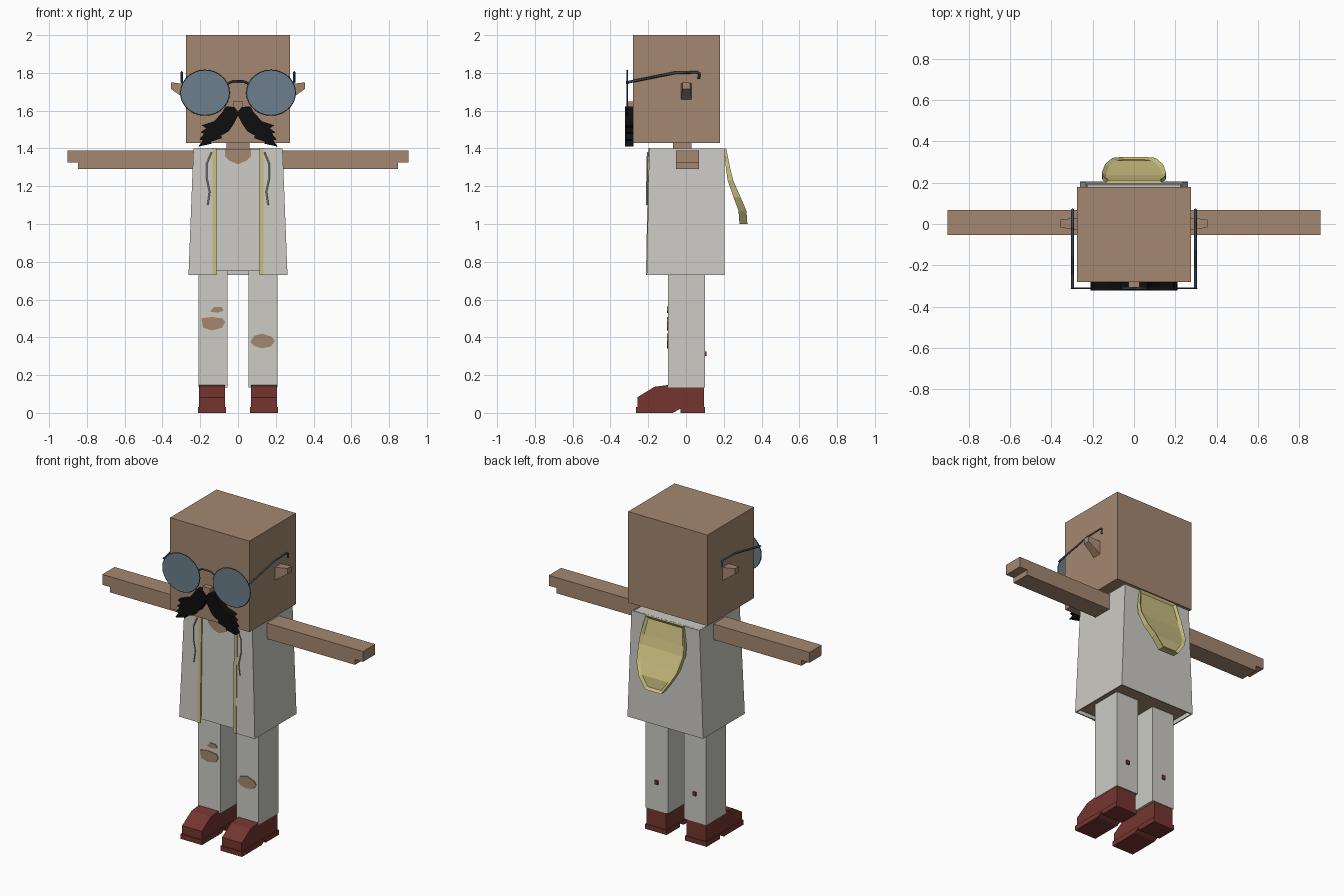
import bpy, bmesh, math

if "Cube" in bpy.data.objects:
    bpy.data.objects.remove(bpy.data.objects["Cube"], do_unlink=True)


def material(name, rgb):
    col = [((c / 255 + 0.055) / 1.055) ** 2.4 for c in rgb] + [1]
    m = bpy.data.materials.new(name)
    m.use_nodes = True
    m.diffuse_color = col
    m.node_tree.nodes["Principled BSDF"].inputs["Base Color"].default_value = col
    return m


skin = material("skin", (164, 135, 112))
cloth = material("off_white_cloth", (204, 203, 197))
lining = material("khaki_lining", (202, 191, 128))
leather = material("dark_red_leather", (116, 53, 47))
glass = material("blue_grey_glass", (108, 127, 140))
metal = material("dark_metal", (56, 72, 82))
hair = material("black_hair", (14, 14, 14))


def finish(bm, name, *mats):
    bmesh.ops.recalc_face_normals(bm, faces=bm.faces)
    me = bpy.data.meshes.new(name)
    bm.to_mesh(me)
    bm.free()
    ob = bpy.data.objects.new(name, me)
    bpy.context.collection.objects.link(ob)
    for m in mats:
        me.materials.append(m)
    return ob


def loft(name, rings, mats, caps=True):
    """Skin a list of equal-length closed rings of 3D points."""
    bm = bmesh.new()
    vs = [[bm.verts.new(p) for p in r] for r in rings]
    n = len(vs[0])
    for a, b in zip(vs, vs[1:]):
        for i in range(n):
            bm.faces.new((a[i], a[(i + 1) % n], b[(i + 1) % n], b[i]))
    if caps:
        bm.faces.new(vs[0])
        bm.faces.new(vs[-1])
    return finish(bm, name, *mats)


def prism(name, pts, axis, lo, hi, mat):
    """Extrude an (y,z) outline along x, or an (x,z) outline along y."""
    place = (lambda d, p: (d, *p)) if axis == "x" else (lambda d, p: (p[0], d, p[1]))
    return loft(name, [[place(d, p) for p in pts] for d in (lo, hi)], [mat])


def rect(x0, x1, y0, y1, z):
    return [(x0, y0, z), (x1, y0, z), (x1, y1, z), (x0, y1, z)]


def box(name, x0, x1, y0, y1, z0, z1, mat):
    return loft(name, [rect(x0, x1, y0, y1, z) for z in (z0, z1)], [mat])


def tube(name, pts, r, mat, cyclic=False):
    cu = bpy.data.curves.new(name, "CURVE")
    cu.dimensions = "3D"
    cu.bevel_depth = r
    cu.bevel_resolution = 0
    cu.use_fill_caps = True
    sp = cu.splines.new("POLY")
    sp.points.add(len(pts) - 1)
    for q, p in zip(sp.points, pts):
        q.co = (*p, 1)
    sp.use_cyclic_u = cyclic
    cu.materials.append(mat)
    ob = bpy.data.objects.new(name, cu)
    bpy.context.collection.objects.link(ob)
    return ob


# Head, nose and neck
box("head", -0.275, 0.275, -0.28, 0.18, 1.43, 2.0, skin)
box("nose", -0.026, 0.026, -0.312, -0.27, 1.59, 1.648, skin)
box("neck", -0.06, 0.06, -0.07, 0.03, 1.36, 1.45, skin)

# Inner shirt, with the bare body showing underneath
tee = loft("inner_shirt", [rect(-0.248, 0.248, -0.197, 0.195, 0.75),
                           rect(-0.225, 0.225, -0.185, 0.19, 1.397)], [cloth, skin])
for f in tee.data.polygons:
    f.material_index = 1 if f.normal.z < -0.5 else 0
half_neck = [(0.07, 1.395), (0.07, 1.36), (0.045, 1.335)]
prism("neckline", half_neck + [(0, 1.316)] + [(-x, z) for x, z in reversed(half_neck)],
      "y", -0.192, -0.183, skin)

# Open jacket: a C-shaped wall, thickened inwards
bm = bmesh.new()
walls = []
for z, w, f, b in ((0.73, 0.262, -0.208, 0.205), (1.4, 0.236, -0.195, 0.203)):
    path = [(-0.12, f), (-w, f), (-w, b), (w, b), (w, f), (0.12, f)]
    walls.append([bm.verts.new((x, y, z)) for x, y in path])
low, top = walls
for i in range(5):
    bm.faces.new((low[i], top[i], top[i + 1], low[i + 1]))
jacket = finish(bm, "jacket", cloth)
outward = jacket.data.polygons[2].normal.y > 0
sol = jacket.modifiers.new("thickness", "SOLIDIFY")
sol.thickness = 0.01
sol.offset = -1 if outward else 1

# Hood hanging at the back: bent U-shaped panel with a raised rim
rows = [(0.213, 1.4, 0.13), (0.235, 1.29, 0.152), (0.25, 1.23, 0.155),
        (0.29, 1.14, 0.14), (0.32, 1.07, 0.105), (0.325, 1.0, 0.055)]
bm = bmesh.new()
grid = [[bm.verts.new((s * w, y, z)) for s in (-1, 1)] for y, z, w in rows]
for a, b in zip(grid, grid[1:]):
    bm.faces.new((a[0], a[1], b[1], b[0]))
bmesh.ops.recalc_face_normals(bm, faces=bm.faces)
if sum(f.normal.y for f in bm.faces) < 0:
    bmesh.ops.reverse_faces(bm, faces=bm.faces)
outer = list(bm.faces)
back = bmesh.ops.duplicate(bm, geom=bm.verts[:] + bm.edges[:] + outer)
twins = [v for v in back["geom"] if isinstance(v, bmesh.types.BMVert)]
for v in twins:
    v.co.y -= 0.012 + 0.03 * min(1, (1.4 - v.co.z) / 0.3)
bmesh.ops.bridge_loops(bm, edges=[e for e in bm.edges if e.is_boundary])
bmesh.ops.inset_region(bm, faces=outer, thickness=0.018, depth=-0.012)
finish(bm, "hood", lining)

for s, side in ((1, "left"), (-1, "right")):
    # Arm with stepped hand
    prism(side + "_arm", [(s * x, z) for x, z in (
        (0.2, 1.39), (0.903, 1.39), (0.903, 1.325), (0.848, 1.325),
        (0.848, 1.292), (0.2, 1.292))], "y", -0.053, 0.068, skin)

    # Ear wedge
    loft(side + "_ear", [
        [(s * 0.27, -0.028, 1.655), (s * 0.27, 0.03, 1.655),
         (s * 0.27, 0.03, 1.74), (s * 0.27, -0.028, 1.74)],
        [(s * 0.355, -0.018, 1.715), (s * 0.355, 0.022, 1.715),
         (s * 0.355, 0.022, 1.75), (s * 0.355, -0.018, 1.75)]], [skin])

    # Jacket edge trim and drawstring
    x0, x1 = s * 0.113, s * 0.134
    loft(side + "_jacket_trim", [rect(x0, x1, -0.212, -0.203, 0.73),
                                 rect(x0, x1, -0.199, -0.19, 1.402)], [lining])
    tube(side + "_drawstring", [(s * x, -0.203 - (1.4 - z) * 0.02, z) for x, z in (
        (0.14, 1.38), (0.165, 1.32), (0.165, 1.24), (0.15, 1.17), (0.16, 1.1))],
        0.004, cloth)

    # Trouser leg
    box(side + "_trouser_leg", s * 0.055, s * 0.21, -0.095, 0.1, 0.135, 0.76, cloth)
    box(side + "_calf_patch", s * 0.122, s * 0.142, 0.099, 0.108, 0.3, 0.325, leather)

    # Shoe: upper plus slightly wider toe and heel soles
    prism(side + "_shoe", [(0.096, 0.145), (-0.1, 0.147), (-0.168, 0.138),
          (-0.258, 0.082), (-0.258, 0.025), (0.096, 0.025)],
          "x", s * 0.07, s * 0.206, leather)
    prism(side + "_toe_sole", [(-0.265, 0.03), (-0.265, 0), (-0.07, 0), (-0.03, 0.022),
          (-0.03, 0.03)], "x", s * 0.064, s * 0.213, leather)
    box(side + "_heel", s * 0.064, s * 0.213, -0.03, 0.1, 0, 0.03, leather)

    # Moustache half with ragged tufts
    prism(side + "_moustache", [(s * x, z) for x, z in (
        (0, 1.595), (0.02, 1.62), (0.065, 1.622), (0.085, 1.59), (0.125, 1.545),
        (0.193, 1.522), (0.168, 1.507), (0.198, 1.485), (0.18, 1.478), (0.205, 1.447),
        (0.187, 1.443), (0.21, 1.41), (0.14, 1.425), (0.145, 1.435), (0.085, 1.455),
        (0.09, 1.468), (0.05, 1.49), (0.022, 1.53), (0, 1.575))],
        "y", -0.322, -0.278, hair)

    # Round lens, rim and temple
    ring = [(s * 0.175 + 0.128 * math.cos(a), 1.695 + 0.118 * math.sin(a))
            for a in (math.tau * i / 28 for i in range(28))]
    prism(side + "_lens", ring, "y", -0.314, -0.308, glass)
    tube(side + "_rim", [(x, -0.311, z) for x, z in ring], 0.004, metal, True)
    tube(side + "_temple", [(s * 0.297, y, z) for y, z in (
        (-0.311, 1.75), (-0.06, 1.8), (0.06, 1.803), (0.07, 1.795), (0.068, 1.768))],
        0.007, metal)

# Glasses bridge
tube("glasses_bridge", [(x, -0.311, z) for x, z in (
    (-0.055, 1.742), (-0.03, 1.756), (0.03, 1.756), (0.055, 1.742))], 0.006, metal)

# Torn knees showing skin
tears = {
    "right_knee_tear": [(-0.195, 0.5), (-0.14, 0.508), (-0.08, 0.5), (-0.068, 0.48),
                        (-0.085, 0.45), (-0.14, 0.436), (-0.185, 0.452)],
    "right_small_tear": [(-0.148, 0.536), (-0.125, 0.562), (-0.085, 0.56),
                         (-0.076, 0.54), (-0.11, 0.53)],
    "left_knee_tear": [(0.065, 0.375), (0.085, 0.408), (0.13, 0.42), (0.18, 0.402),
                       (0.195, 0.38), (0.175, 0.352), (0.125, 0.342), (0.085, 0.354)],
}
for name, pts in tears.items():
    prism(name, pts, "y", -0.1, -0.093, skin)
